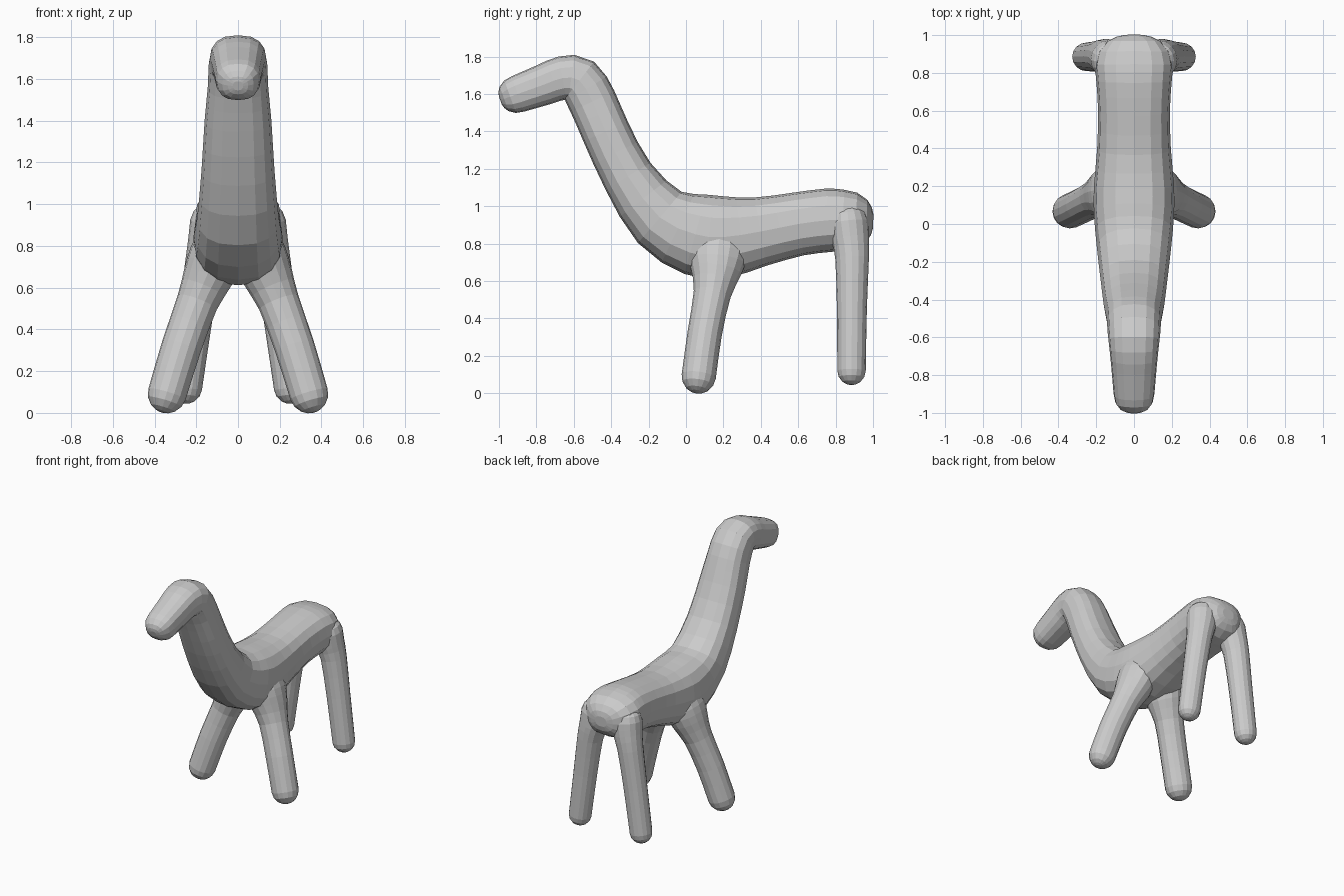
import bpy, bmesh
from math import sin, cos, pi, copysign
from mathutils import Vector

if "Cube" in bpy.data.objects:
    bpy.data.objects.remove(bpy.data.objects["Cube"], do_unlink=True)

grey = bpy.data.materials.new("clay grey")
grey.use_nodes = True
colour = (0.6, 0.6, 0.6, 1)
grey.diffuse_color = colour
grey.node_tree.nodes["Principled BSDF"].inputs["Base Color"].default_value = colour

SIDES = 16


def smooth_path(points, steps=2):
    """Catmull-Rom resampling of (x, y, z, half width, half depth) stations."""
    p = [Vector(q) for q in points]
    p = [p[0] * 2 - p[1]] + p + [p[-1] * 2 - p[-2]]
    out = []
    for a, b, c, d in zip(p, p[1:], p[2:], p[3:]):
        for i in range(steps):
            t = i / steps
            out.append((b * 2 + (c - a) * t + (a * 2 - b * 5 + c * 4 - d) * t ** 2
                        + (b * 3 - a - c * 3 + d) * t ** 3) / 2)
    return out + [p[-2]]


def limb(name, points, square=1.0):
    """Round-ended tube lofted along a path; square below 1 fills its corners."""
    path = smooth_path(points)
    centres = [Vector(q[:3]) for q in path]
    rings = []
    for i, q in enumerate(path):
        tangent = (centres[min(i + 1, len(path) - 1)] - centres[max(i - 1, 0)]).normalized()
        rings.append((centres[i], tangent, q[3], q[4]))

    def cap(ring, sign):
        c, t, w, h = ring
        return [(c + t * sign * min(w, h) * sin(a), t, w * cos(a) ** square, h * cos(a) ** square)
                for a in (pi * 0.14, pi * 0.28, pi * 0.38, pi * 0.45)]

    rings = cap(rings[0], -1)[::-1] + rings + cap(rings[-1], 1)
    bm = bmesh.new()
    loops = []
    for c, t, w, h in rings:
        u = Vector((1, 0, 0))
        u = (u - t * u.dot(t)).normalized()
        v = t.cross(u)
        loop = []
        for k in range(SIDES):
            a = 2 * pi * k / SIDES
            x, y = (copysign(abs(f) ** square, f) for f in (cos(a), sin(a)))
            loop.append(bm.verts.new(c + u * w * x + v * h * y))
        loops.append(loop)
    for a, b in zip(loops, loops[1:]):
        for k in range(SIDES):
            n = (k + 1) % SIDES
            bm.faces.new((a[k], a[n], b[n], b[k]))
    bm.faces.new(loops[0][::-1])
    bm.faces.new(loops[-1])
    bmesh.ops.recalc_face_normals(bm, faces=bm.faces)
    mesh = bpy.data.meshes.new(name)
    bm.to_mesh(mesh)
    bm.free()
    mesh.materials.append(grey)
    obj = bpy.data.objects.new(name, mesh)
    bpy.context.collection.objects.link(obj)
    return obj


# Head, neck, trunk and rump as one tube
body = limb("animal_body", [
    (0, -0.90, 1.60, 0.108, 0.10), (0, -0.76, 1.65, 0.12, 0.11),
    (0, -0.66, 1.685, 0.13, 0.117), (0, -0.57, 1.673, 0.14, 0.127),
    (0, -0.50, 1.56, 0.145, 0.13), (0, -0.43, 1.40, 0.16, 0.13),
    (0, -0.31, 1.16, 0.175, 0.14), (0, -0.14, 0.94, 0.195, 0.18),
    (0, 0.05, 0.85, 0.212, 0.22), (0, 0.20, 0.835, 0.212, 0.22),
    (0, 0.40, 0.865, 0.195, 0.185), (0, 0.60, 0.905, 0.19, 0.17),
    (0, 0.76, 0.925, 0.20, 0.17), (0, 0.84, 0.925, 0.208, 0.163),
], square=0.8)

# Splayed front legs flaring into the shoulders, and hind legs ending in the rump
legs = []
for side, s in (("left", 1), ("right", -1)):
    legs.append(limb("front_leg_" + side, [
        (s * 0.34, 0.068, 0.09, 0.093, 0.092), (s * 0.27, 0.10, 0.32, 0.096, 0.092),
        (s * 0.195, 0.14, 0.53, 0.10, 0.10), (s * 0.145, 0.16, 0.65, 0.12, 0.135),
        (s * 0.11, 0.17, 0.75, 0.125, 0.16), (s * 0.08, 0.18, 0.84, 0.11, 0.14)]))
    legs.append(limb("hind_leg_" + side, [
        (s * 0.25, 0.885, 0.12, 0.078, 0.076), (s * 0.205, 0.887, 0.45, 0.082, 0.08),
        (s * 0.165, 0.888, 0.72, 0.088, 0.09), (s * 0.14, 0.88, 0.82, 0.10, 0.10),
        (s * 0.125, 0.87, 0.91, 0.105, 0.105)]))

# Fuse the legs into the trunk
bpy.context.view_layer.objects.active = body
for leg in legs:
    union = body.modifiers.new("union", "BOOLEAN")
    union.operation = "UNION"
    union.solver = "EXACT"
    union.object = leg
    bpy.ops.object.modifier_apply(modifier=union.name)
    bpy.data.objects.remove(leg, do_unlink=True)
